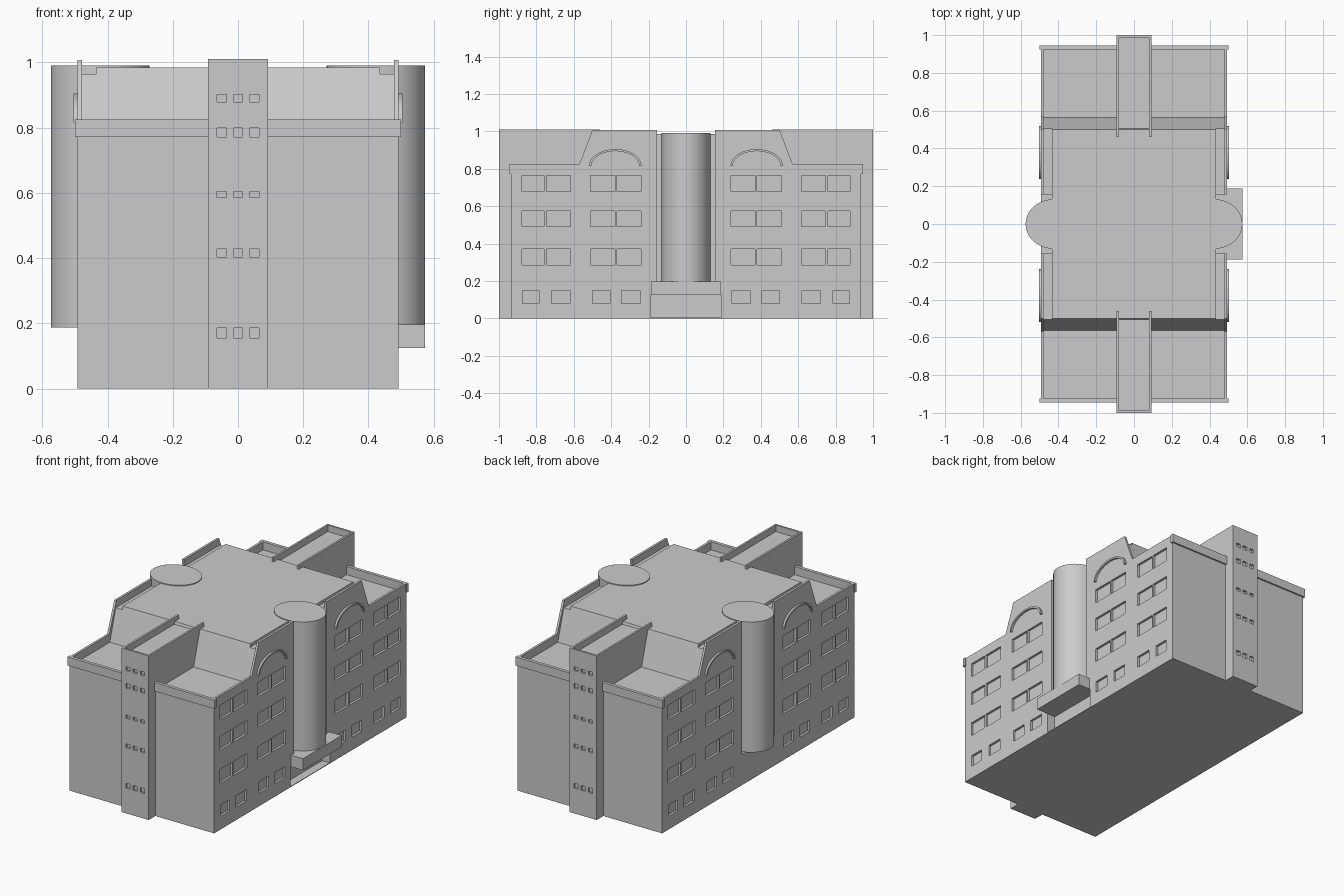
import bpy, bmesh, math

if "Cube" in bpy.data.objects:
    bpy.data.objects.remove(bpy.data.objects["Cube"])

grey = bpy.data.materials.new("plain grey")
grey.diffuse_color = (0.6, 0.6, 0.6, 1)
grey.use_nodes = True
grey.node_tree.nodes["Principled BSDF"].inputs["Base Color"].default_value = grey.diffuse_color
SIDES = (-1, 1)


def finish(name, bm):
    bmesh.ops.recalc_face_normals(bm, faces=bm.faces)
    me = bpy.data.meshes.new(name)
    bm.to_mesh(me)
    bm.free()
    me.materials.append(grey)
    ob = bpy.data.objects.new(name, me)
    bpy.context.collection.objects.link(ob)
    return ob


def add_box(bm, a, b):
    """Axis-aligned box between two opposite corners."""
    vs = bmesh.ops.create_cube(bm, size=1)["verts"]
    for v in vs:
        for i in range(3):
            v.co[i] = (a[i] + b[i]) / 2 + v.co[i] * abs(b[i] - a[i])


def boxes(name, pairs):
    bm = bmesh.new()
    for a, b in pairs:
        add_box(bm, a, b)
    return finish(name, bm)


def prism(name, profile, x0, x1):
    """Closed (y, z) profile extruded along x."""
    bm = bmesh.new()
    face = bm.faces.new([bm.verts.new((x0, y, z)) for y, z in profile])
    new = bmesh.ops.extrude_face_region(bm, geom=[face])["geom"]
    for v in new:
        if isinstance(v, bmesh.types.BMVert):
            v.co.x = x1
    return finish(name, bm)


def cut(ob, pairs):
    """Recess a set of boxes into an object."""
    cutter = boxes("cutter", pairs)
    cutter.hide_render = True
    mod = ob.modifiers.new("recesses", 'BOOLEAN')
    mod.operation, mod.object, mod.solver = 'DIFFERENCE', cutter, 'EXACT'
    bpy.context.view_layer.objects.active = ob
    bpy.ops.object.modifier_apply(modifier=mod.name)
    bpy.data.objects.remove(cutter)


W, L, ROOF = 0.492, 0.935, 0.775   # half width, half length, wing roof height

# Main body with recessed windows, stair tower niches and entrance
body = boxes("main_body", [((-W, -L, 0), (W, L, ROOF))])
upper_cols = [(0.24, 0.37), (0.38, 0.51), (0.617, 0.747), (0.758, 0.878)]
lower_cols = [(0.245, 0.345), (0.405, 0.5), (0.62, 0.72), (0.785, 0.875)]
rows = [(0.08, 0.15, lower_cols), (0.285, 0.37, upper_cols),
        (0.49, 0.573, upper_cols), (0.678, 0.765, upper_cols)]
holes = [((0.435 * s, -0.156, 0.19), (0.6 * s, 0.156, 0.9)) for s in SIDES]
holes.append(((0.44, -0.19, 0.004), (0.6, 0.19, 0.126)))
for sx in SIDES:
    for sy in SIDES:
        for z0, z1, cols in rows:
            for y0, y1 in cols:
                holes.append(((sx * (W - 0.014), sy * y0, z0), (sx * 0.6, sy * y1, z1)))
cut(body, holes)

# Raised central storey with sloped ends
prism("upper_storey", [(-0.565, 0.77), (0.565, 0.77), (0.5, 0.985), (-0.5, 0.985)],
      -0.435, 0.435)

for sy in SIDES:
    # Parapet round each low wing, with a slightly projecting end band
    boxes("wing_parapet", [((-0.5, sy * 0.925, 0.772), (0.5, sy * 0.945, 0.825))] +
          [((sx * 0.478, sy * 0.56, 0.77), (sx * W, sy * 0.93, 0.825)) for sx in SIDES])

    # End tower with small recessed windows and a raised rim
    tower = boxes("end_tower", [((-0.092, sy * 1.0, 0), (0.092, sy * 0.49, 0.97))])
    cut(tower, [((x - 0.014, sy * 0.988, z - h / 2), (x + 0.014, sy * 1.1, z + h / 2))
                for x in (-0.05, 0, 0.05)
                for z, h in ((0.17, 0.03), (0.416, 0.024), (0.595, 0.019),
                             (0.785, 0.028), (0.89, 0.023))])
    boxes("tower_rim", [((-0.092, sy * 1.0, 0.97), (0.092, sy * 0.988, 1.01))] +
          [((sx * 0.092, sy * 0.988, 0.965), (sx * 0.08, sy * 0.46, 1.01)) for sx in SIDES])

    for sx in SIDES:
        # Lower gutter strip beside the roof
        prism("roof_gutter", [(sy * 0.156, 0.77), (sy * 0.156, 0.965),
                              (sy * 0.506, 0.965), (sy * 0.565, 0.77)],
              sx * 0.435, sx * 0.479)
        # Gable wall with one sloped edge
        prism("gable_wall", [(sy * 0.156, ROOF), (sy * 0.156, 1.008), (sy * 0.5, 1.008),
                             (sy * 0.57, 0.825), (sy * 0.57, ROOF)], sx * 0.478, sx * W)
        # Raised arch moulding
        arc = [math.pi * i / 20 for i in range(21)]
        outer = [(sy * 0.378 + 0.14 * math.cos(t), 0.815 + 0.09 * math.sin(t)) for t in arc]
        inner = [(sy * 0.378 + 0.128 * math.cos(t), 0.815 + 0.079 * math.sin(t)) for t in arc]
        prism("arch_moulding", outer + inner[::-1], sx * (W - 0.003), sx * 0.504)

# Round stair towers, slightly oval in plan
for sx in SIDES:
    bpy.ops.mesh.primitive_cylinder_add(vertices=40, radius=1, depth=0.803,
                                        location=(sx * 0.4225, 0, 0.5885))
    ob = bpy.context.object
    ob.name = "round_tower"
    ob.scale = (0.1515, 0.132, 1)
    bpy.ops.object.transform_apply(location=False, rotation=False, scale=True)
    ob.data.materials.append(grey)
    bpy.ops.object.shade_smooth_by_angle(angle=math.radians(30))

# Entrance canopy
boxes("entrance_canopy", [((0.44, -0.188, 0.125), (0.574, 0.188, 0.196))])
